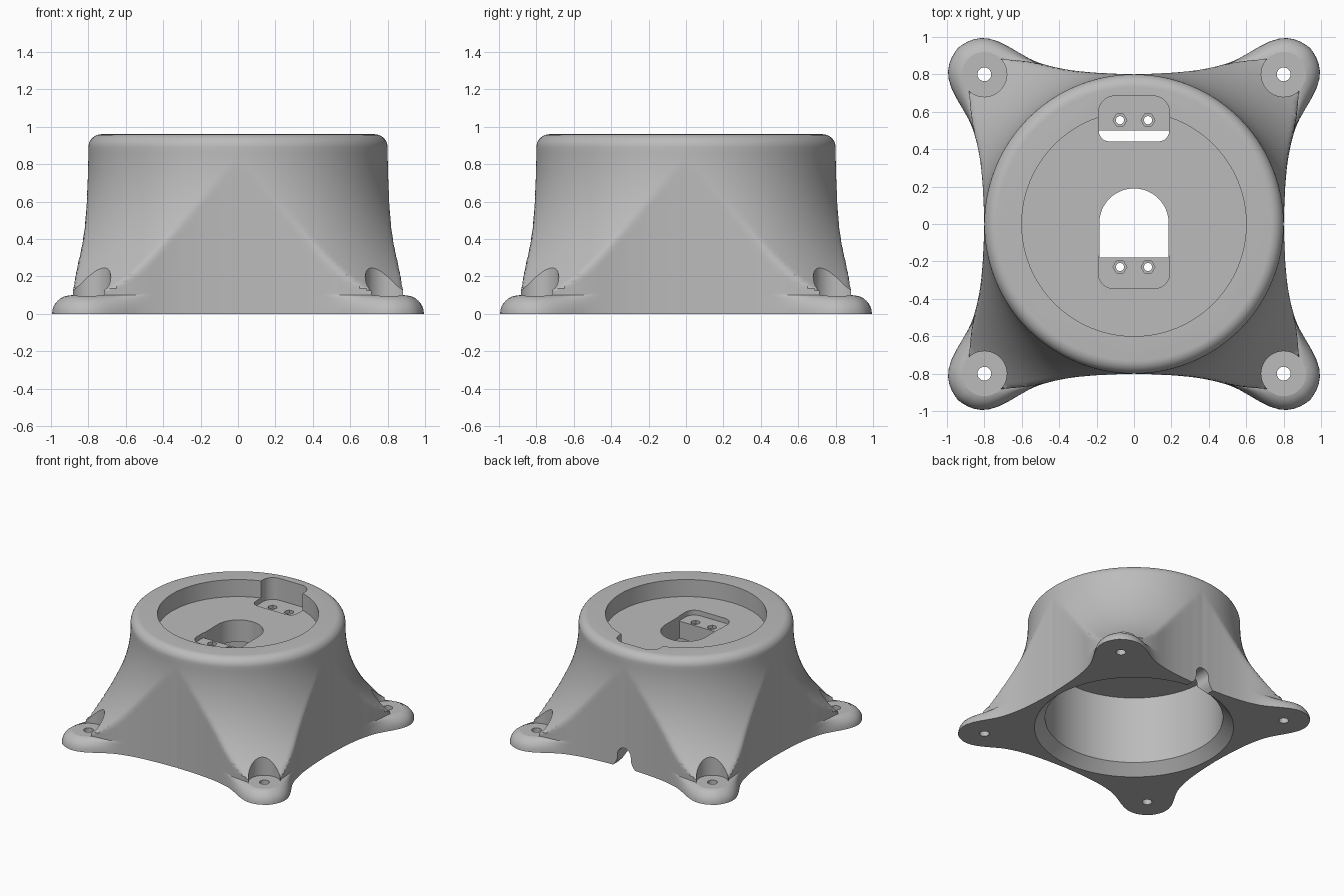
import bpy, bmesh, math
from mathutils import Vector

cube = bpy.data.objects.get("Cube")
if cube:
    bpy.data.objects.remove(cube, do_unlink=True)

grey = bpy.data.materials.new("plain_grey")
grey.use_nodes = True
COLOR = (0.5, 0.5, 0.5, 1)
grey.diffuse_color = COLOR
grey.node_tree.nodes["Principled BSDF"].inputs["Base Color"].default_value = COLOR

FOOT = 0.8      # foot centre on x and y
TOP = 0.96
STEPS = 32      # samples per eighth turn


def loft(name, rings):
    """Closed solid through equally long point rings, bottom to top."""
    bm = bmesh.new()
    loops = [[bm.verts.new(p) for p in ring] for ring in rings]
    n = len(loops[0])
    for a, b in zip(loops, loops[1:]):
        for i in range(n):
            j = (i + 1) % n
            bm.faces.new((a[i], a[j], b[j], b[i]))
    bm.faces.new(loops[0][::-1])
    bm.faces.new(loops[-1])
    bmesh.ops.recalc_face_normals(bm, faces=bm.faces)
    mesh = bpy.data.meshes.new(name)
    bm.to_mesh(mesh)
    bm.free()
    mesh.materials.append(grey)
    obj = bpy.data.objects.new(name, mesh)
    bpy.context.collection.objects.link(obj)
    return obj


def prism(name, outline, z0, z1):
    return loft(name, [[(x, y, z) for x, y in outline] for z in (z0, z1)])


def circle(r, n=48, cx=0, cy=0):
    return [(cx + r * math.cos(math.tau * i / n), cy + r * math.sin(math.tau * i / n))
            for i in range(n)]


def rounded(half, y0, y1, low, high):
    """Rectangle with its own corner radius at the low and high y ends."""
    pts = []
    for sx, y, r, start in ((1, y0, low, 270), (1, y1, high, 0),
                            (-1, y1, high, 90), (-1, y0, low, 180)):
        cx = sx * (half - r)
        cy = y + r if y == y0 else y - r
        for k in range(13 if r else 1):
            a = math.radians(start + 7.5 * k)
            pts.append((cx + r * math.cos(a), cy + r * math.sin(a)))
    return pts


def eighth_outline(inset):
    """Polar samples of the footprint from mid side to the diagonal."""
    r = 0.2 - inset
    pts = [(0.8, 0), (0.802, 0.1), (0.807, 0.2), (0.815, 0.3), (0.83, 0.4), (0.86, 0.52),
           (0.905 - 0.3 * inset, 0.62)]
    for deg in range(-40, 46, 5):
        a = math.radians(deg)
        pts.append((FOOT + r * math.cos(a), FOOT + r * math.sin(a)))
    polar = sorted((math.atan2(y, x), math.hypot(x, y)) for x, y in pts)
    radii = []
    for i in range(STEPS + 1):
        t = math.pi / 4 * i / STEPS
        for (a0, r0), (a1, r1) in zip(polar, polar[1:]):
            if t <= a1 + 1e-6:
                radii.append(r0 + (r1 - r0) * (t - a0) / max(a1 - a0, 1e-6))
                break
    # soften the joints of the sampled curve
    for _ in range(3):
        radii[1:-1] = [(a + 2 * b + c) / 4 for a, b, c in zip(radii, radii[1:], radii[2:])]
    return radii


def ring_at(z):
    """Footprint trimmed by the sweeping round profile at height z."""
    edge = min(z / 0.1, 1)
    outline = eighth_outline(0.1 * (1 - math.sqrt(1 - edge * edge)))
    if z > 0.89:
        limit = 0.73 + math.sqrt(max(0.07 ** 2 - (z - 0.89) ** 2, 0))
    else:
        drop = max(0.86 - z, 0)
        limit = 0.8 + 1 - math.sqrt(1 - drop * drop)
        if z < 0.1:
            limit = 2
        elif z < 0.15:
            limit += 0.08 * ((0.15 - z) / 0.05) ** 2
    ring = []
    for i in range(8 * STEPS):
        k = i % (2 * STEPS)
        r = min(outline[min(k, 2 * STEPS - k)], limit)
        a = math.tau * i / (8 * STEPS)
        ring.append((r * math.cos(a), r * math.sin(a), z))
    return ring


# Main flared body with four feet
levels = [0.1 * math.sin(math.pi / 2 * i / 8) for i in range(9)]
levels += [0.1 + 0.012 * i for i in range(1, 11)]
levels += [0.22 + 0.64 * i / 30 for i in range(1, 31)]
levels += [0.89 + 0.07 * math.sin(math.pi / 2 * i / 8) for i in range(9)]
body = loft("mount_body", [ring_at(z) for z in levels])

cutters = []

# Hollow underside with chamfered mouth
cutters.append(loft("underside_hollow", [
    [(x, y, z) for x, y in circle(r, 128)]
    for r, z in ((0.77, -0.02), (0.67, 0.08), (0.67, 0.64))]))

# Round recess in the top
cutters.append(prism("top_recess", circle(0.6, 128), 0.82, 1.1))

# Rear slot: sunken shelf and opening
cutters.append(prism("rear_shelf_pocket", rounded(0.19, 0.44, 0.685, 0.08, 0.09), 0.78, 1.1))
cutters.append(prism("rear_opening", rounded(0.188, 0.442, 0.5, 0.055, 0), 0.5, 0.9))

# Central keyhole: sunken shelf and arched opening
cutters.append(prism("centre_shelf_pocket", rounded(0.19, -0.345, -0.155, 0.08, 0.03), 0.78, 1.1))
cutters.append(prism("centre_opening", rounded(0.185, -0.18, 0.19, 0, 0.184), 0.5, 1.1))

# Screw holes with hexagonal nut seats in both shelves
for y in (0.555, -0.23):
    for x in (-0.075, 0.075):
        cutters.append(prism("shelf_hole", circle(0.022, 20, x, y), 0.5, 0.9))
        cutters.append(prism("nut_seat", circle(0.037, 6, x, y), 0.755, 0.9))

# Counterbored fixing holes in the feet
for x in (-FOOT, FOOT):
    for y in (-FOOT, FOOT):
        cutters.append(prism("foot_counterbore", circle(0.12, 48, x, y), 0.095, 0.6))
        cutters.append(prism("foot_hole", circle(0.037, 24, x, y), -0.1, 0.3))

# Arched cable notch with flared foot at the back
side = [(0.1, -0.02), (0.1, 0), (0.075, 0.03), (0.06, 0.07)]
arch = [(0.06 * math.cos(math.pi * i / 16), 0.1 + 0.06 * math.sin(math.pi * i / 16))
        for i in range(17)]
notch = side + arch + [(-x, z) for x, z in reversed(side)]
cutters.append(loft("cable_notch", [[(x, y, z) for x, z in notch] for y in (0.6, 1.0)]))

for cutter in cutters:
    cutter.hide_render = True
    mod = body.modifiers.new(cutter.name, "BOOLEAN")
    mod.operation = "DIFFERENCE"
    mod.solver = "EXACT"
    mod.object = cutter

# Bake the cuts and drop the cutters
bpy.context.view_layer.update()
graph = bpy.context.evaluated_depsgraph_get()
baked = bpy.data.meshes.new_from_object(body.evaluated_get(graph))
body.modifiers.clear()
body.data = baked
for cutter in cutters:
    bpy.data.objects.remove(cutter, do_unlink=True)

bpy.ops.object.select_all(action="DESELECT")
body.select_set(True)
bpy.context.view_layer.objects.active = body
bpy.ops.object.shade_smooth_by_angle(angle=math.radians(30))
